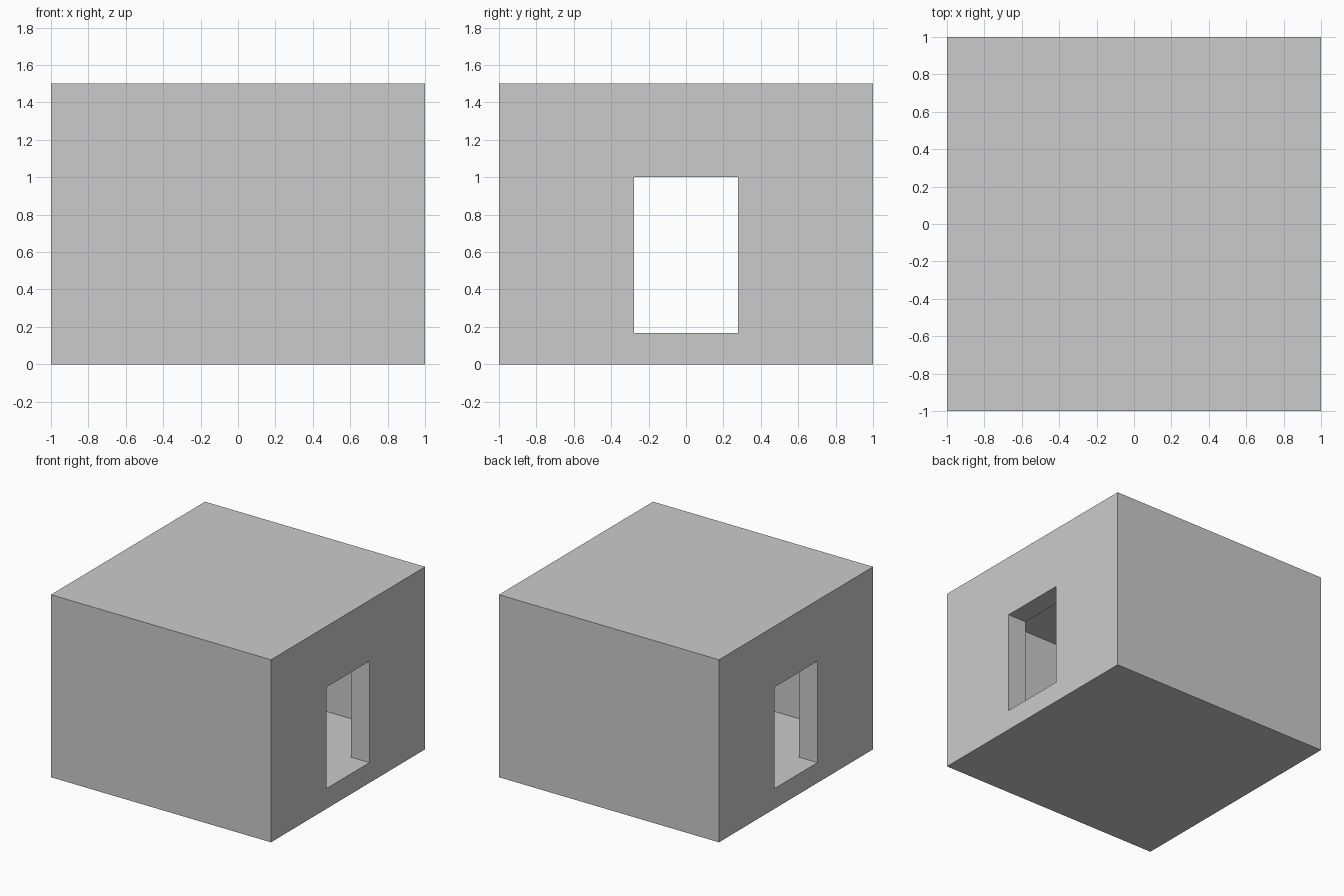
import bpy

if "Cube" in bpy.data.objects:
    bpy.data.objects.remove(bpy.data.objects["Cube"])

WALL = 1 / 6      # thickness of walls, floor and roof
HEIGHT = 1.5
OPEN_TOP = 1.0    # top of the side openings
OPEN_W = 0.556    # width of the side openings


def box(name, size, z0):
    """Box centred on x and y with its base at z0."""
    bpy.ops.mesh.primitive_cube_add(size=1, location=(0, 0, z0 + size[2] / 2))
    ob = bpy.context.object
    ob.name = name
    ob.scale = size
    bpy.ops.object.transform_apply(location=True, rotation=False, scale=True)
    return ob


def cut(target, cutter):
    mod = target.modifiers.new(cutter.name, 'BOOLEAN')
    mod.operation = 'DIFFERENCE'
    mod.solver = 'EXACT'
    mod.object = cutter
    cutter.hide_render = True
    cutter.display_type = 'WIRE'


# Block-shaped room
room = box("room_shell", (2, 2, HEIGHT), 0)

# Hollow interior
cut(room, box("interior_cutter", (2 - 2 * WALL, 2 - 2 * WALL, HEIGHT - 2 * WALL), WALL))

# Opening through both side walls, flush with the floor
cut(room, box("doorway_cutter", (3, OPEN_W, OPEN_TOP - WALL), WALL))
